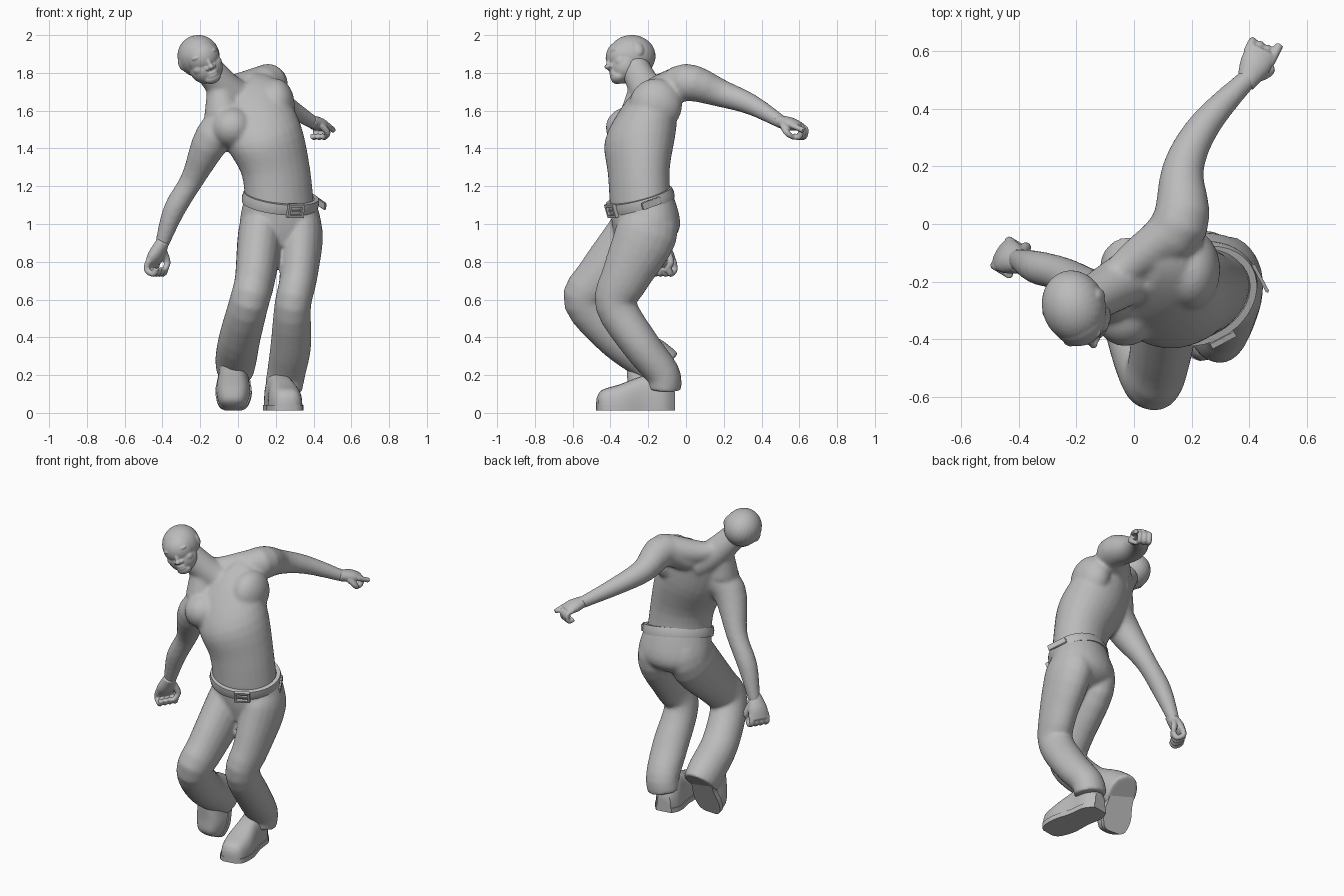
import bpy, bmesh
from math import cos, sin, pi, radians
from mathutils import Matrix, Vector

if "Cube" in bpy.data.objects:
    bpy.data.objects.remove(bpy.data.objects["Cube"])

grey = bpy.data.materials.new("plain grey")
grey.use_nodes = True
grey.diffuse_color = (0.5, 0.5, 0.5, 1)
grey.node_tree.nodes["Principled BSDF"].inputs["Base Color"].default_value = grey.diffuse_color
IDENTITY = Matrix.Identity(4)


def place(position, yaw=0, roll=0, pitch=0):
    """Position, heading, raised left side and lowered front."""
    return (Matrix.Translation(position) @ Matrix.Rotation(radians(yaw), 4, 'Z')
            @ Matrix.Rotation(radians(-roll), 4, 'Y') @ Matrix.Rotation(radians(pitch), 4, 'X'))


def spline(stations, steps=4):
    """Smoothly fill in between stations, whatever values each one holds."""
    result = []
    last = len(stations) - 1
    for i in range(last):
        before, start = stations[max(i - 1, 0)], stations[i]
        end, after = stations[i + 1], stations[min(i + 2, last)]
        for step in range(steps):
            t = step / steps
            result.append([b + t * (c - a + t * (2 * a - 5 * b + 4 * c - d + t * (3 * b - a - 3 * c + d))) / 2
                           for a, b, c, d in zip(before, start, end, after)])
    return result + [list(stations[last])]


def ellipse(matrix, width, depth, count=28):
    angles = [2 * pi * i / count for i in range(count)]
    return [matrix @ Vector((width * cos(a), depth * sin(a), 0)) for a in angles]


def loft(mesh, rings, closed=False):
    """Skin a row of rings, capped at the ends or joined in a loop."""
    rows = [[mesh.verts.new(point) for point in ring] for ring in rings]
    count = len(rows[0])
    pairs = list(zip(rows, rows[1:])) + ([(rows[-1], rows[0])] if closed else [])
    for low, high in pairs:
        for i in range(count):
            j = (i + 1) % count
            mesh.faces.new((low[i], low[j], high[j], high[i]))
    if not closed:
        mesh.faces.new(rows[0][::-1])
        mesh.faces.new(rows[-1])


def trunk(mesh, stations):
    """Body loft through (x, y, z, yaw, roll, pitch, width, depth) stations."""
    loft(mesh, [ellipse(place(s[:3], *s[3:6]), *s[6:]) for s in spline(stations)])


def tube(mesh, stations, matrix=IDENTITY):
    """Limb through (x, y, z, width[, depth]) stations."""
    path = spline(stations)
    centres = [Vector(s[:3]) for s in path]
    rings = []
    for i, s in enumerate(path):
        ahead = (centres[min(i + 1, len(path) - 1)] - centres[max(i - 1, 0)]).normalized()
        side = (Vector((1, 0, 0)) - ahead * ahead.x).normalized()
        frame = Matrix((side, ahead.cross(side), ahead)).transposed().to_4x4()
        rings.append(ellipse(matrix @ Matrix.Translation(centres[i]) @ frame, s[3], s[-1], 20))
    loft(mesh, rings)


def blob(mesh, position, size, matrix=IDENTITY):
    shape = Matrix.Translation(position) @ Matrix.Diagonal((*size, 1))
    bmesh.ops.create_uvsphere(mesh, u_segments=28, v_segments=20, radius=1, matrix=matrix @ shape)


def box(mesh, position, size, matrix):
    shape = Matrix.Translation(position) @ Matrix.Diagonal((*size, 1))
    bmesh.ops.create_cube(mesh, size=1, matrix=matrix @ shape)


def finish(mesh, name, voxel=0, smoothing=4):
    bmesh.ops.recalc_face_normals(mesh, faces=mesh.faces)
    data = bpy.data.meshes.new(name)
    mesh.to_mesh(data)
    mesh.free()
    data.materials.append(grey)
    part = bpy.data.objects.new(name, data)
    bpy.context.collection.objects.link(part)
    if voxel:
        blend = part.modifiers.new("blend", 'REMESH')
        blend.mode, blend.voxel_size, blend.use_smooth_shade = 'VOXEL', voxel, True
        soften = part.modifiers.new("soften", 'SMOOTH')
        soften.factor, soften.iterations = 0.5, smoothing
    else:
        bpy.ops.object.select_all(action='DESELECT')
        part.select_set(True)
        bpy.context.view_layer.objects.active = part
        bpy.ops.object.shade_smooth_by_angle(angle=radians(40))


# Torso, neck and arms blended into one skin
skin = bmesh.new()
trunk(skin, [(.22, -.24, 1.09, 28, 0, 0, .19, .155), (.2, -.25, 1.28, 30, 6, 0, .19, .155),
             (.13, -.24, 1.48, 35, 20, 0, .215, .185), (.05, -.2, 1.66, 41, 33, 0, .2, .14),
             (0, -.17, 1.74, 42, 35, 0, .11, .08)])
blob(skin, (-.03, -.3, 1.51), (.115, .125, .11))    # right chest
blob(skin, (.2, -.16, 1.63), (.1, .14, .14))        # left chest
tube(skin, [(.04, -.15, 1.64, .1), (-.06, -.21, 1.71, .09), (-.18, -.28, 1.85, .075)])    # neck
tube(skin, [(-.1, -.2, 1.75, .04), (0, -.13, 1.73, .07), (.13, -.03, 1.76, .08)])         # left trapezius
tube(skin, [(-.1, -.23, 1.76, .06), (-.08, -.25, 1.58, .1)])                              # right trapezius
tube(skin, [(.04, -.12, 1.68, .08), (.16, 0, 1.75, .1), (.17, .19, 1.69, .073),
            (.25, .35, 1.63, .055), (.41, .52, 1.53, .034)])                              # left arm
tube(skin, [(0, -.23, 1.59, .1), (-.13, -.26, 1.46, .1), (-.24, -.18, 1.24, .063),
            (-.34, -.15, 1.07, .058), (-.41, -.12, .87, .034)])                           # right arm
finish(skin, "torso_and_arms", .01, 12)

# Head with facial features
head = bmesh.new()
skull = place((-.2, -.295, 1.875), 18, 23)
blob(head, (0, .01, .015), (.11, .128, .112), skull)
blob(head, (0, -.04, .01), (.094, .09, .09), skull)         # forehead
blob(head, (0, -.04, -.05), (.09, .08, .086), skull)        # jaw
blob(head, (0, -.08, -.11), (.046, .04, .03), skull)        # chin
blob(head, (0, -.12, -.03), (.013, .016, .036), skull)      # nose bridge
blob(head, (0, -.13, -.046), (.017, .02, .014), skull)      # nose tip
for height in (-.08, -.095):
    blob(head, (0, -.11, height), (.03, .014, .01), skull)  # lips
for side in (-1, 1):
    blob(head, (side * .018, -.12, -.05), (.012, .012, .01), skull)    # nostrils
    blob(head, (side * .04, -.1, .026), (.034, .02, .01), skull)       # brows
    blob(head, (side * .04, -.104, 0), (.017, .014, .01), skull)       # eyes
    blob(head, (side * .05, -.07, -.04), (.034, .036, .03), skull)     # cheeks
    blob(head, (side * .104, .02, .01), (.013, .024, .034), skull)     # ears
finish(head, "head", .005, 4)


# Fists with curled fingers
def hand(name, position, direction, size, pointing):
    fist = bmesh.new()
    turn = Vector(direction).to_track_quat('Z', 'Y').to_matrix().to_4x4()
    matrix = Matrix.Translation(position) @ turn @ Matrix.Scale(size, 4)
    tube(fist, [(0, 0, -.03, .028, .028), (0, 0, .045, .05, .032), (0, 0, .1, .046, .018)], matrix)
    for finger in range(4):
        x = .027 * finger - .04
        straight = pointing and finger == 0
        bends = [(0, .07), (-.01, .14)] if straight else [(0, .07), (-.01, .11), (-.05, .11), (-.05, .08)]
        tube(fist, [(x, y, z, .0135) for y, z in bends], matrix)
    tube(fist, [(-.03, -.01, .02, .016), (-.05, -.04, .06, .015), (-.02, -.06, .09, .01)], matrix)
    finish(fist, name, .0055, 2)


hand("left_hand", (.4, .51, 1.54), (.5, 1, -.25), 1.1, True)
hand("right_hand", (-.41, -.13, .88), (-.5, .3, -1), 1.2, False)

# Trousers
cloth = bmesh.new()
trunk(cloth, [(.225, -.24, 1.14, 28, 0, 18, .196, .16), (.225, -.21, 1, 16, 0, 4, .22, .177),
              (.225, -.22, .93, 10, 0, 0, .19, .155), (.225, -.26, .88, 10, 0, 0, .13, .1)])
tube(cloth, [(.3, -.2, 1.08, .1, .13), (.33, -.21, .95, .12, .165), (.32, -.32, .72, .1, .13),
             (.29, -.37, .57, .097, .11), (.28, -.24, .36, .108, .1), (.255, -.125, .21, .102, .092),
             (.24, -.115, .125, .1, .09)])
tube(cloth, [(.14, -.21, 1.08, .1, .13), (.12, -.25, .95, .12, .165), (.09, -.46, .71, .107, .13),
             (.06, -.53, .59, .105, .118), (.01, -.37, .4, .11, .11), (-.01, -.2, .29, .11, .12),
             (-.015, -.125, .225, .1, .125)])
finish(cloth, "trousers", .01, 10)

# Belt with loose tail and buckle
waist = place((.225, -.243, 1.125), 28, 0, 18)
belt = bmesh.new()
band = [(-.02, -.028), (.006, -.028), (.01, 0), (.004, .028), (-.02, .028)]
loft(belt, [ellipse(waist @ Matrix.Translation((0, 0, height)), .203 + grow, .168 + grow, 40)
            for grow, height in band], closed=True)
finish(belt, "belt")
tail = bmesh.new()
box(tail, (.215, -.05, 0), (.012, .12, .04), waist)
bmesh.ops.bevel(tail, geom=tail.edges[:], offset=.004, segments=2, affect='EDGES')
finish(tail, "belt_tail")
buckle = bmesh.new()
for side in (-1, 1):
    box(buckle, (side * .04, -.18, 0), (.014, .02, .07), waist)
    box(buckle, (0, -.18, side * .03), (.09, .02, .014), waist)
box(buckle, (.01, -.18, 0), (.06, .014, .01), waist)
finish(buckle, "belt_buckle")


# Shoes: domed upper over a thick sole, heel at the local origin
def shoe(name, matrix, length):
    stations = spline([(0, .045, .1), (.15, .078, .18), (.4, .077, .165), (.7, .09, .12),
                       (.93, .07, .09), (1, .035, .05)])
    angles = [pi * (k + .01) / 16.02 for k in range(17)]
    upper = bmesh.new()
    loft(upper, [[matrix @ Vector((width * cos(a) * abs(cos(a)) ** -.35, -along * length,
                                   .02 + height * sin(a) ** .75)) for a in angles]
                 for along, width, height in stations])
    outline = [(side * (width + .006), -along * length)
               for side, row in ((1, stations), (-1, stations[::-1])) for along, width, height in row]
    loft(upper, [[matrix @ Vector((x, y, z)) for x, y in outline] for z in (0, .03)])
    finish(upper, name)


shoe("left_shoe", place((.205, -.065, .012), 9), .41)
shoe("right_shoe", place((-.025, -.215, .012), -4, 0, 68) @ Matrix.Translation((0, .32, 0)), .32)
